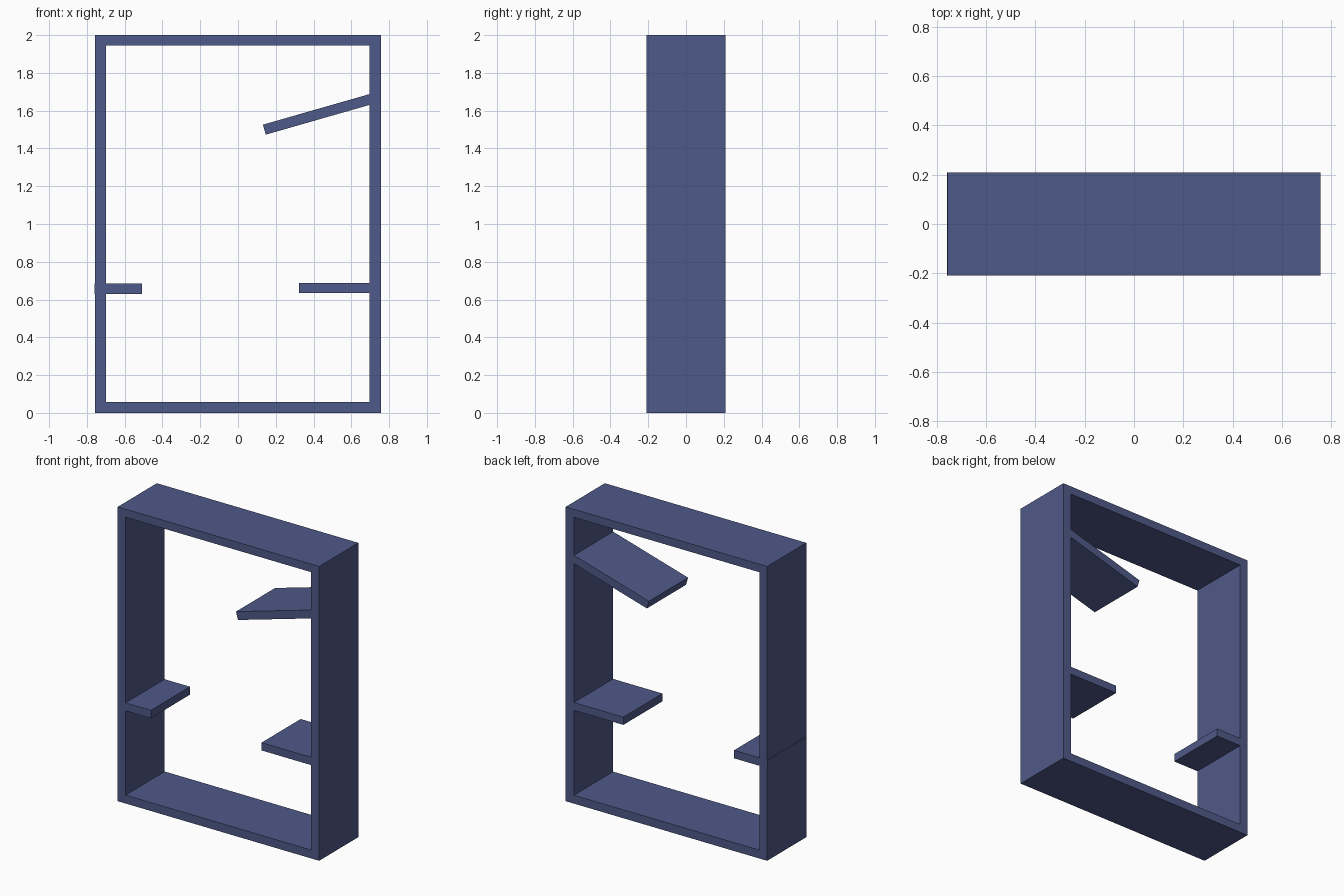
import bpy, bmesh, math

if "Cube" in bpy.data.objects:
    bpy.data.objects.remove(bpy.data.objects["Cube"], do_unlink=True)

DEPTH = 0.42

# Single slate blue colour
blue = bpy.data.materials.new("slate_blue")
colour = (0.078, 0.1, 0.25, 1)
blue.diffuse_color = colour
blue.use_nodes = True
blue.node_tree.nodes["Principled BSDF"].inputs["Base Color"].default_value = colour


def finish(bm, name):
    bmesh.ops.recalc_face_normals(bm, faces=bm.faces)
    mesh = bpy.data.meshes.new(name)
    bm.to_mesh(mesh)
    bm.free()
    mesh.materials.append(blue)
    obj = bpy.data.objects.new(name, mesh)
    bpy.context.collection.objects.link(obj)
    return obj


def extrude_depth(bm):
    """Extrude flat front faces through the full depth."""
    result = bmesh.ops.extrude_face_region(bm, geom=bm.faces[:])
    moved = [v for v in result["geom"] if isinstance(v, bmesh.types.BMVert)]
    bmesh.ops.translate(bm, verts=moved, vec=(0, DEPTH, 0))


def rectangle(bm, x0, x1, z0, z1):
    corners = ((x0, z0), (x1, z0), (x1, z1), (x0, z1))
    return [bm.verts.new((x, -DEPTH / 2, z)) for x, z in corners]


def board(name, points):
    bm = bmesh.new()
    bm.faces.new([bm.verts.new((x, -DEPTH / 2, z)) for x, z in points])
    extrude_depth(bm)
    return finish(bm, name)


# Open rectangular frame
bm = bmesh.new()
outer = rectangle(bm, -0.757, 0.757, 0, 2)
inner = rectangle(bm, -0.698, 0.695, 0.057, 1.945)
for i in range(4):
    j = (i + 1) % 4
    bm.faces.new((outer[i], outer[j], inner[j], inner[i]))
extrude_depth(bm)
finish(bm, "outer_frame")

# Level shelves, set into the side walls
for name, x0, x1, z0, z1 in (("right_shelf", -0.759, -0.508, 0.63, 0.684),
                             ("left_shelf", 0.324, 0.72, 0.634, 0.687)):
    board(name, ((x0, z0), (x1, z0), (x1, z1), (x0, z1)))

# Sloping shelf, rising into the left wall
angle = math.radians(16)
length, thick = 0.6, 0.055
ax, az = math.cos(angle), math.sin(angle)
x, z = 0.147, 1.473
nx, nz = -az * thick, ax * thick
board("sloping_shelf", ((x, z), (x + ax * length, z + az * length),
                        (x + ax * length + nx, z + az * length + nz),
                        (x + nx, z + nz)))
